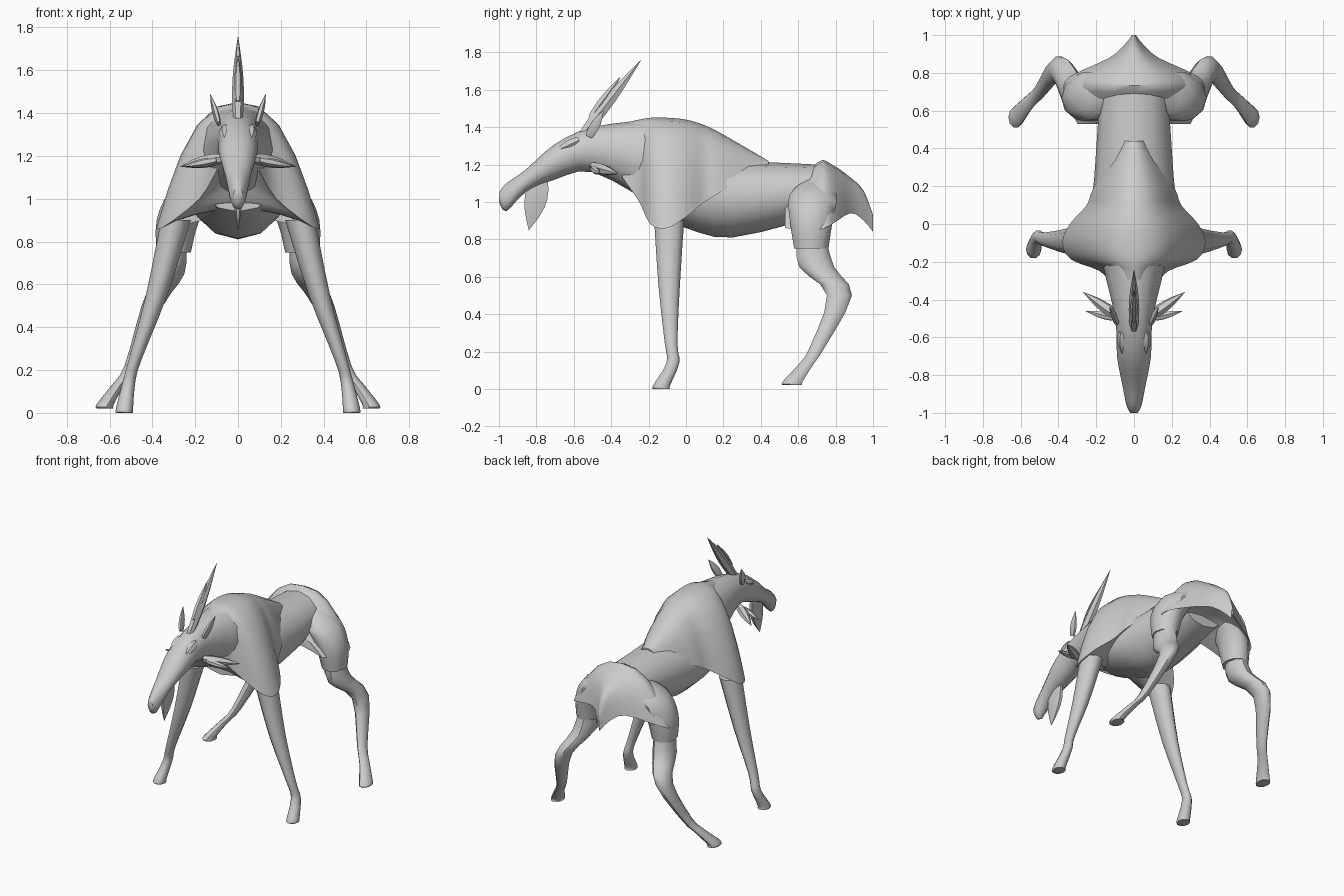
import bpy, bmesh
from math import cos, sin, pi, radians
from mathutils import Vector

cube = bpy.data.objects.get("Cube")
if cube:
    bpy.data.objects.remove(cube)

grey = bpy.data.materials.new("plain_grey")
grey.use_nodes = True
tone = (0.6, 0.6, 0.6, 1)
grey.diffuse_color = tone
grey.node_tree.nodes["Principled BSDF"].inputs["Base Color"].default_value = tone


def skin(name, rings, mirror=False):
    """Skin a list of equal rings into a closed, smoothed solid."""
    bm = bmesh.new()
    rows = [[bm.verts.new(point) for point in ring] for ring in rings]
    for lower, upper in zip(rows, rows[1:]):
        for i in range(len(lower)):
            bm.faces.new((lower[i - 1], lower[i], upper[i], upper[i - 1]))
    bm.faces.new(rows[0])
    bm.faces.new(rows[-1])
    bmesh.ops.recalc_face_normals(bm, faces=bm.faces)
    mesh = bpy.data.meshes.new(name)
    bm.to_mesh(mesh)
    bm.free()
    mesh.materials.append(grey)
    for face in mesh.polygons:
        face.use_smooth = True
    mesh.set_sharp_from_angle(angle=radians(45))
    obj = bpy.data.objects.new(name, mesh)
    bpy.context.collection.objects.link(obj)
    if mirror:
        modifier = obj.modifiers.new("mirror", "MIRROR")
        modifier.use_mirror_merge = False


def flow(stations, steps=3):
    """Ease smoothly through a few stations, returning many."""
    keys = [Vector(station) for station in stations]
    eased = []
    for i in range(len(keys) - 1):
        start, end = keys[i], keys[i + 1]
        leave = (end - keys[max(i - 1, 0)]) / 2
        arrive = (keys[min(i + 2, len(keys) - 1)] - start) / 2
        for step in range(steps):
            t = step / steps
            blend = t * t * (3 - 2 * t)
            eased.append(start.lerp(end, blend)
                         + leave * t * (1 - t) ** 2 - arrive * t * t * (1 - t))
    return eased + [keys[-1]]


def circle(count):
    return [(cos(2 * pi * i / count), sin(2 * pi * i / count)) for i in range(count)]


def oval():
    """Round cross-section, one wide each side and one tall."""
    return [(across, (1 + up) / 2) for across, up in circle(12)]


def draped(arch, count=6):
    """Cloak-like cross-section: domed top, wide hem, arched underside."""
    spread = [sin(pi / 2 * i / count) for i in range(-count, count + 1)]
    dome = [(u, 1 - abs(u) ** 2.5) for u in spread]
    underside = [(u, arch * (1 - u * u)) for u in reversed(spread[1:-1])]
    return dome + underside


def torso(name, outline, stations):
    """Body part running along y: (y, bottom, top, half width)."""
    skin(name, [[(width * u, y, bottom + v * (top - bottom)) for u, v in outline]
                for y, bottom, top, width in flow(stations)])


def limb(name, depth, stations):
    """Mirrored limb of level rings: (x, y, z, radius)."""
    skin(name, [[(x + radius * c, y + radius * depth * s, z) for c, s in circle(10)]
                for x, y, z, radius in flow(stations)], True)


def spike(name, base, tip, radius, flat=1, mirror=False, steps=6):
    """Leaf-shaped point that swells a little and then tapers to its tip."""
    base, tip = Vector(base), Vector(tip)
    axis = (tip - base).normalized()
    up = axis.cross(Vector((1, 0, 0))).normalized()
    side = up.cross(axis)
    rings = []
    for step in range(steps + 1):
        t = step / steps
        swell = radius * max(sin(pi * (1 + 3 * t) / 4), 0.02)
        rings.append([base.lerp(tip, t) + swell * (side * c * flat + up * s)
                      for c, s in circle(6)])
    skin(name, rings, mirror)


# Barrel of the body
torso("barrel", oval(), [
    (-.2, .94, 1.2, .18), (0, .86, 1.22, .23), (.25, .81, 1.22, .21), (.7, .92, 1.2, .18)])

# Head and neck
torso("head_and_neck", oval(), [
    (-1, 1, 1.05, .02), (-.96, .95, 1.1, .04), (-.86, 1.05, 1.17, .06),
    (-.7, 1.12, 1.31, .09), (-.5, 1.16, 1.4, .1), (-.2, 1, 1.44, .17)])

# Humped shoulders draped over the front legs
torso("shoulders", draped(arch=.16), [
    (-.34, 1.13, 1.42, .1), (-.25, 1, 1.44, .18), (-.19, .88, 1.45, .33),
    (-.1, .86, 1.45, .38), (0, .92, 1.44, .34), (.1, 1, 1.41, .25),
    (.2, 1.06, 1.36, .21), (.44, 1.2, 1.22, .05)])

# Rump running into the pointed tail
torso("rump", draped(arch=.4), [
    (.53, .86, 1, .3), (.7, .85, 1.21, .37), (.78, .88, 1.2, .34),
    (.88, .94, 1.13, .13), (.95, .9, 1.06, .05), (1, .84, .93, .01)])

# Thighs
limb("thigh", 1.2, [
    (.1, .7, 1.14, .03), (.2, .68, 1.04, .11), (.28, .67, .9, .1), (.3, .67, .75, .08)])

# Hind legs with bent hocks
limb("hind_leg", 1.4, [
    (.3, .67, .8, .06), (.32, .7, .65, .07), (.4, .82, .5, .05), (.5, .7, .22, .03),
    (.56, .64, .13, .03), (.62, .57, .04, .04), (.62, .57, .02, .04)])

# Front legs
limb("front_leg", 1.2, [
    (.29, -.09, .9, .07), (.38, -.09, .55, .05), (.48, -.08, .25, .03),
    (.51, -.07, .14, .03), (.53, -.13, .02, .04), (.53, -.13, 0, .04)])

# Central horn with a prong
spike("horn", base=(0, -.56, 1.35), tip=(0, -.24, 1.76), radius=.035, flat=.8)
spike("horn_prong", base=(0, -.51, 1.45), tip=(0, -.35, 1.67), radius=.025, flat=.8)

# Ears
spike("ear", base=(.09, -.52, 1.35), tip=(.13, -.44, 1.49), radius=.03, flat=.5, mirror=True)

# Forked cheek tufts
spike("cheek_tuft", base=(.07, -.5, 1.19), tip=(.27, -.36, 1.15), radius=.03, mirror=True)
spike("cheek_prong", base=(.1, -.5, 1.18), tip=(.26, -.46, 1.15), radius=.02, mirror=True)

# Brow ridges
spike("brow", base=(.06, -.57, 1.33), tip=(.06, -.7, 1.27), radius=.03, mirror=True)

# Chin beard
spike("beard", base=(0, -.78, 1.12), tip=(0, -.84, .85), radius=.07, flat=.3)
